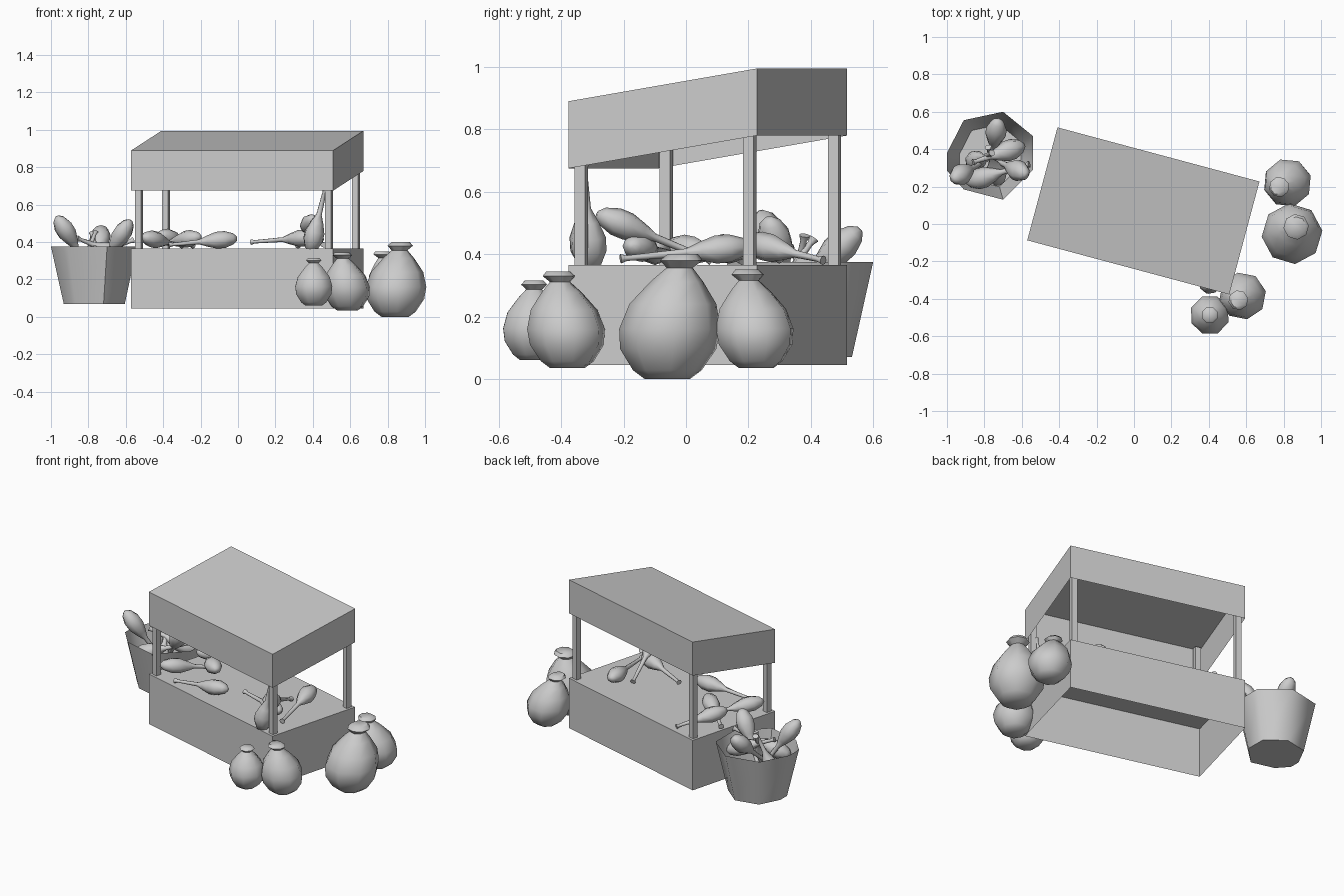
import bpy, bmesh
from math import pi, cos, sin, radians
from mathutils import Vector, Matrix

cube = bpy.data.objects.get("Cube")
if cube:
    bpy.data.objects.remove(cube, do_unlink=True)

GREY = (0.6, 0.6, 0.6, 1)
grey = bpy.data.materials.new("plain grey")
grey.use_nodes = True
grey.diffuse_color = GREY
grey.node_tree.nodes["Principled BSDF"].inputs["Base Color"].default_value = GREY


def finish(name, bm, smooth=False):
    bmesh.ops.recalc_face_normals(bm, faces=bm.faces)
    mesh = bpy.data.meshes.new(name)
    bm.to_mesh(mesh)
    bm.free()
    mesh.materials.append(grey)
    ob = bpy.data.objects.new(name, mesh)
    bpy.context.collection.objects.link(ob)
    if smooth:
        bpy.ops.object.select_all(action="DESELECT")
        ob.select_set(True)
        bpy.context.view_layer.objects.active = ob
        bpy.ops.object.shade_smooth_by_angle(angle=radians(52))
    return ob


def skin(name, rings, cap_end=True):
    """Join rings of points into a smooth skin, closed at the start."""
    bm = bmesh.new()
    loops = [[bm.verts.new(p) for p in ring] for ring in rings]
    for a, b in zip(loops, loops[1:]):
        for i in range(len(a)):
            j = (i + 1) % len(a)
            bm.faces.new((a[i], a[j], b[j], b[i]))
    bm.faces.new(loops[0][::-1])
    if cap_end:
        bm.faces.new(loops[-1])
    return finish(name, bm, True)


# Stall: everything is placed in its own turned frame
STALL = Matrix.Translation((0.05, 0.07, 0)) @ Matrix.Rotation(radians(-15), 4, "Z")
HX, HY = 0.559, 0.3125


def block(name, cx, cy, hx, hy, z0, z1, slope=0, open_bottom=False):
    """Box in the stall frame; slope lifts the back edge."""
    bm = bmesh.new()
    bmesh.ops.create_cube(bm, size=2)
    for v in bm.verts:
        z = (z1 if v.co.z > 0 else z0) + (slope if v.co.y > 0 else 0)
        v.co = STALL @ Vector((cx + v.co.x * hx, cy + v.co.y * hy, z))
    if open_bottom:
        bm.faces.ensure_lookup_table()
        low = min(bm.faces, key=lambda f: f.calc_center_median().z)
        bmesh.ops.delete(bm, geom=[low], context="FACES_ONLY")
    return finish(name, bm)


block("counter", 0, 0, HX, HY, 0.045, 0.365, open_bottom=True)
block("canopy", 0, 0, HX, HY, 0.675, 0.89, slope=0.105, open_bottom=True)
for sx, side in ((-1, "right"), (1, "left")):
    for sy, end, top in ((-1, "front", 0.88), (1, "back", 0.97)):
        block(f"{end}_{side}_post", sx * (HX - 0.033), sy * (HY - 0.033),
              0.0175, 0.0175, 0.365, top)

# Bucket: eight-sided tapering tub
rim = [(-0.70, 0.60), (-0.91, 0.555), (-1.0, 0.38), (-1.0, 0.285),
       (-0.91, 0.185), (-0.70, 0.13), (-0.54, 0.29), (-0.54, 0.47)]
mid = Vector((-0.765, 0.365))
base = [mid + (Vector(p) - mid) * 0.71 for p in rim]
skin("bucket", [[(x, y, z) for x, y in ring] for ring, z in ((base, 0.07), (rim, 0.375))],
     cap_end=False)

# Sacks: round body, tied neck, flared mouth (height fraction, radius fraction)
SACK = [(0, 0.45), (0.07, 0.68), (0.24, 0.95), (0.4, 1), (0.6, 0.86),
        (0.78, 0.52), (0.89, 0.26), (0.95, 0.42), (1, 0.3)]


def sack(name, x, y, z0, z1, r, lean_x, lean_y, turn):
    rings = []
    for h, f in SACK:
        rings.append([(x + lean_x * h ** 2 + r * f * cos(turn + k * pi / 4),
                       y + lean_y * h ** 2 + r * f * sin(turn + k * pi / 4),
                       z0 + (z1 - z0) * h) for k in range(8)])
    skin(name, rings)


sack("large_sack", 0.84, -0.06, 0, 0.4, 0.163, 0.03, 0.05, 0.1)
sack("back_sack", 0.83, 0.225, 0.035, 0.35, 0.13, -0.06, -0.03, 0.3)
sack("middle_sack", 0.585, -0.38, 0.035, 0.345, 0.127, -0.03, -0.03, 0.2)
sack("small_sack", 0.405, -0.487, 0.06, 0.315, 0.107, 0, 0, 0.4)

# Drumsticks: plump bulb around a centre, thin shank running to a flared tip
BULB = [(-0.105, 0.012), (-0.085, 0.033), (-0.04, 0.05), (0.005, 0.05),
        (0.055, 0.033), (0.1, 0.014)]


def drumstick(name, bulb, tip, girth=1.0):
    a, b = Vector(bulb), Vector(tip)
    axis = (b - a).normalized()
    length = (b - a).length
    turn = axis.to_track_quat("Z", "Y")
    profile = BULB + [(length - 0.02, 0.01), (length, 0.017)]
    skin(name, [[a + turn @ Vector((r * girth * cos(k * pi / 4),
                                    r * girth * sin(k * pi / 4) * 0.9, t))
                 for k in range(8)] for t, r in profile])


on_counter = [
    ((-0.11, -0.10, 0.41), (-0.37, -0.11, 0.385)),
    ((-0.44, 0.02, 0.412), (-0.30, 0.18, 0.38)),
    ((-0.28, 0.14, 0.415), (-0.46, 0.30, 0.385)),
    ((-0.36, 0.27, 0.42), (-0.24, 0.44, 0.38)),
    ((0.41, 0.10, 0.415), (0.46, -0.21, 0.385)),
    ((0.33, -0.14, 0.42), (0.07, -0.03, 0.40)),
    ((0.38, -0.19, 0.49), (0.32, 0.08, 0.38)),
]
for i, (bulb, tip) in enumerate(on_counter):
    drumstick(f"counter_drumstick_{i + 1}", bulb, tip)
drumstick("leaning_drumstick", (0.41, -0.315, 0.45), (0.468, -0.33, 0.69), 1.2)

in_bucket = [
    ((-0.915, 0.27, 0.45), (-0.76, 0.36, 0.2)),
    ((-0.74, 0.48, 0.41), (-0.77, 0.3, 0.25)),
    ((-0.63, 0.29, 0.43), (-0.78, 0.36, 0.2)),
    ((-0.68, 0.39, 0.35), (-0.86, 0.33, 0.42)),
    ((-0.84, 0.34, 0.25), (-0.76, 0.38, 0.46)),
    ((-0.74, 0.28, 0.27), (-0.78, 0.41, 0.45)),
    ((-0.80, 0.25, 0.32), (-0.56, 0.32, 0.41)),
]
for i, (bulb, tip) in enumerate(in_bucket):
    drumstick(f"bucket_drumstick_{i + 1}", bulb, tip, 1.1)
